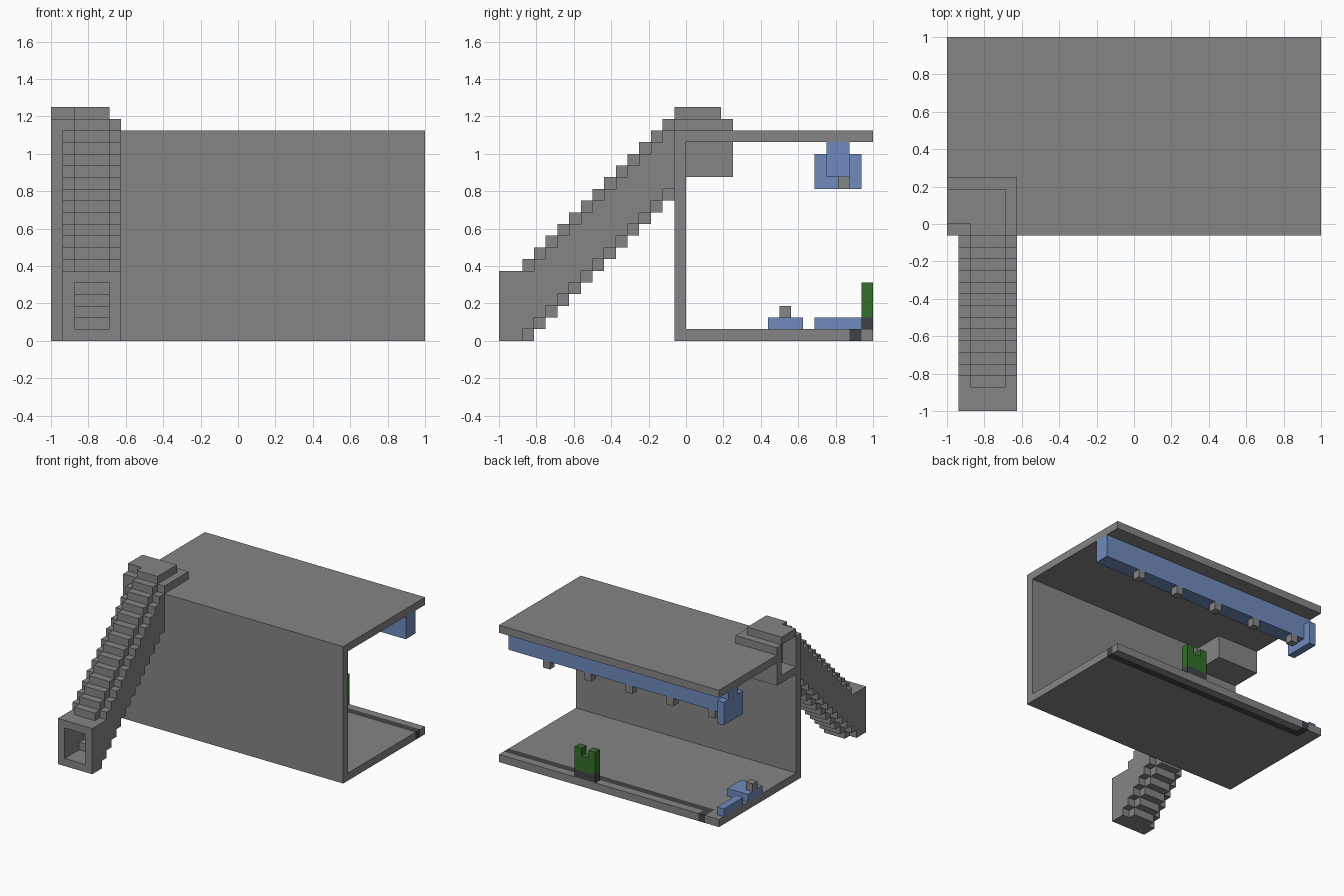
import bpy
import bmesh
from mathutils import Matrix, Vector

U = 1 / 16  # one block

cube = bpy.data.objects.get("Cube")
if cube:
    bpy.data.objects.remove(cube, do_unlink=True)


def material(name, rgb):
    m = bpy.data.materials.new(name)
    m.use_nodes = True
    m.diffuse_color = (*rgb, 1)
    m.node_tree.nodes["Principled BSDF"].inputs["Base Color"].default_value = (*rgb, 1)
    return m


GREY = material("stone grey", (0.235, 0.235, 0.235))
BLUE = material("steel blue", (0.16, 0.26, 0.515))
GREEN = material("leaf green", (0.033, 0.16, 0.023))
DARK = material("dark slate", (0.051, 0.056, 0.063))


def finish(name, bm, mat):
    mesh = bpy.data.meshes.new(name)
    bmesh.ops.recalc_face_normals(bm, faces=bm.faces)
    bm.to_mesh(mesh)
    bm.free()
    mesh.materials.append(mat)
    obj = bpy.data.objects.new(name, mesh)
    bpy.context.collection.objects.link(obj)
    return obj


def blocks(name, mat, *boxes):
    """One object from boxes given as x, y and z ranges in blocks."""
    bm = bmesh.new()
    for ranges in boxes:
        lo, hi = (Vector([r[i] for r in ranges]) * U for i in (0, 1))
        bmesh.ops.create_cube(bm, size=1, matrix=Matrix.Translation((lo + hi) / 2)
                              @ Matrix.Diagonal((*(hi - lo), 1)))
    return finish(name, bm, mat)


def extrude_x(name, mat, profile, x0, x1):
    """Extrude a y-z outline between two x positions."""
    bm = bmesh.new()
    face = bm.faces.new([bm.verts.new((x0 * U, y * U, z * U)) for y, z in profile])
    out = bmesh.ops.extrude_face_region(bm, geom=[face])
    moved = [v for v in out["geom"] if isinstance(v, bmesh.types.BMVert)]
    bmesh.ops.translate(bm, verts=moved, vec=((x1 - x0) * U, 0, 0))
    return finish(name, bm, mat)


FULL = (-16, 16)
INNER = (-14, -11)  # passage width

# Hall: front wall with a doorway to the stairs, floor and ceiling
blocks("front_wall", GREY,
       ((-16, -14), (-1, 0), (0, 18)),
       ((-11, 16), (-1, 0), (0, 18)),
       (INNER, (-1, 0), (0, 14)))
blocks("floor", GREY,
       (FULL, (0, 14), (0, 1)),
       ((-16, -14), (14, 16), (0, 1)),
       ((-13, 16), (15, 16), (0, 1)))
blocks("ceiling", GREY,
       ((-10, 16), (0, 16), (17, 18)),
       ((-16, -10), (4, 16), (17, 18)))

# Dark channel let into the floor, with its outlet
blocks("floor_channel", DARK,
       ((-14, 16), (14, 15), (0, 1)),
       ((-14, -13), (15, 16), (0, 1)))

# Stepped side walls of the stair passage
bottom, top = [(-16, 0), (-14, 0), (-14, 1)], [(-16, 6), (-14, 6)]
for k in range(-14, -1):
    if k > -14:
        bottom.append((k, k + 15))
        top.append((k, k + 20))
    bottom.append((k + 1, k + 15))
    top.append((k + 1, k + 20))
for side, x in (("right", -15), ("left", -11)):
    extrude_x("stair_wall_" + side, GREY, bottom + top[::-1], x, x + 1)

# Treads and stepped roof, starting from the entrance
blocks("stair_treads", GREY, (INNER, (-16, -13), (0, 1)),
       *[(INNER, (k, k + 1), (k + 14, k + 15)) for k in range(-13, -1)])
blocks("stair_roof", GREY, (INNER, (-16, -14), (5, 6)),
       *[(INNER, (k, k + 1), (k + 20, k + 21)) for k in range(-14, -1)])

# Landing that turns to a side exit
blocks("landing_walls", GREY,
       ((-11, -10), (0, 3), (14, 19)),
       ((-16, -10), (3, 4), (14, 19)),
       ((-16, -14), (-1, 0), (18, 19)),
       ((-11, -10), (-1, 0), (18, 19)))
blocks("landing_floor", GREY, ((-16, -11), (0, 3), (14, 15)))
blocks("landing_roof", GREY,
       ((-16, -11), (0, 3), (19, 20)),
       (INNER, (-1, 0), (19, 20)))

# Hanging beam with end plate and a row of small blocks
blocks("ceiling_beam", BLUE, ((-15, 16), (12, 14), (14, 17)))
blocks("beam_end_plate", BLUE,
       ((-16, -15), (11, 15), (13, 16)),
       ((-16, -15), (12, 14), (16, 17)))
blocks("beam_nozzles", GREY,
       *[((x, x + 1), (13, 14), (13, 14)) for x in range(-14, 11, 6)])

# Low blue bar, slab and grey knob on the floor
blocks("floor_bar", BLUE, ((-16, -15), (11, 15), (1, 2)))
blocks("floor_slab", BLUE, ((-16, -13), (7, 10), (1, 2)))
blocks("slab_knob", GREY, ((-16, -15), (8, 9), (2, 3)))

# Notched green post on a dark base
blocks("post_base", DARK, ((2, 5), (15, 16), (1, 2)))
blocks("notched_post", GREEN,
       ((2, 5), (15, 16), (2, 4)),
       ((2, 3), (15, 16), (4, 5)),
       ((4, 5), (15, 16), (4, 5)))
